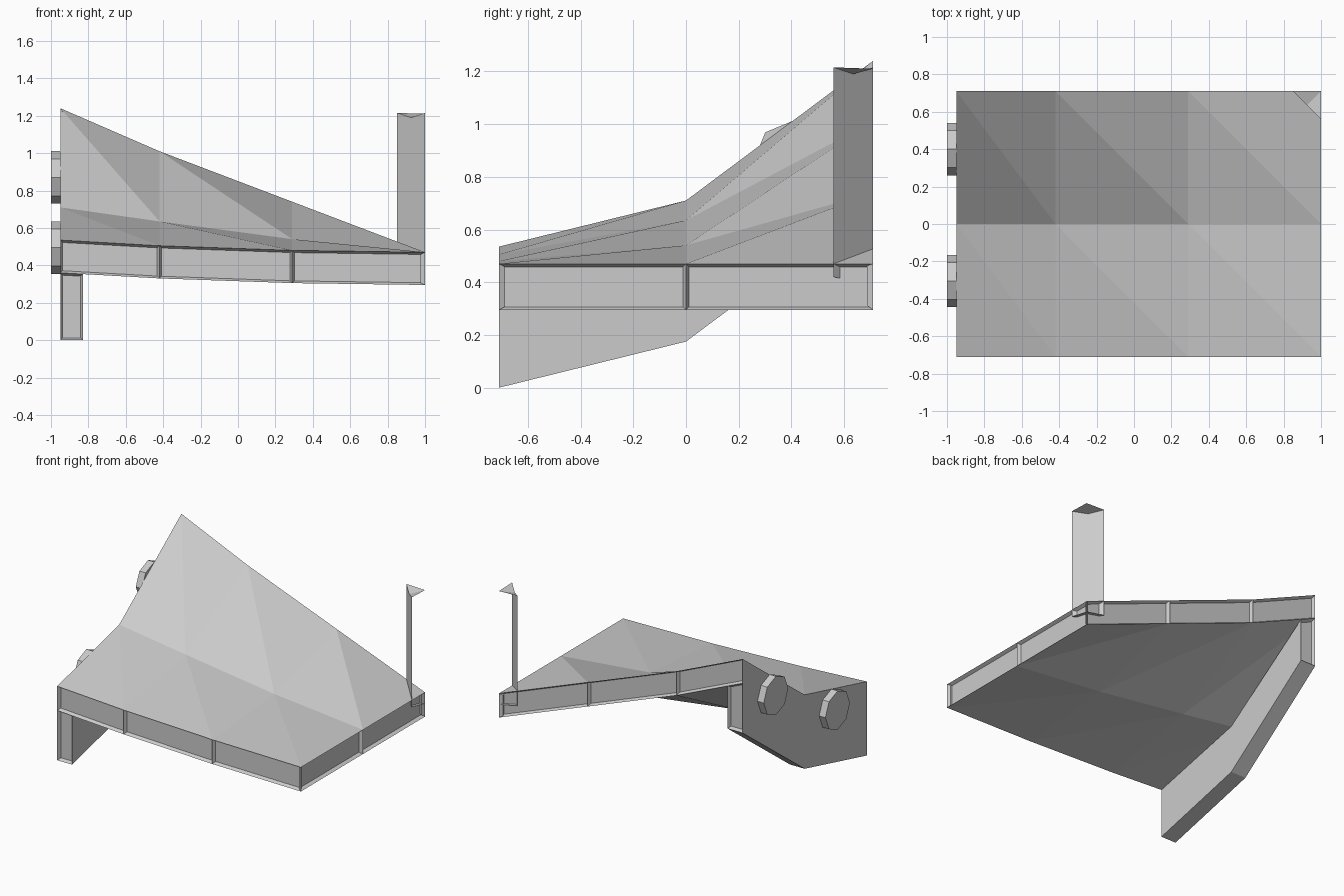
import bpy, bmesh, math
from mathutils import Matrix

if "Cube" in bpy.data.objects:
    bpy.data.objects.remove(bpy.data.objects["Cube"])

XS = [-0.95, -0.42, 0.29, 1.0]
YS = [-0.71, 0.0, 0.71]
TOP = [[0.535, 0.505, 0.48, 0.47],     # front row heights
       [0.71, 0.635, 0.54, 0.47],      # middle row
       [1.24, 1.01, 0.74, 0.47]]       # back row
THICK = 0.175


def finish(name, bm, recess=()):
    """Fix normals, sink framed panels into the given faces, make the object."""
    bmesh.ops.recalc_face_normals(bm, faces=bm.faces)
    if recess:
        bmesh.ops.inset_individual(bm, faces=list(recess), thickness=0.012,
                                   depth=-0.024, use_even_offset=True)
    me = bpy.data.meshes.new(name)
    bm.to_mesh(me)
    bm.free()
    ob = bpy.data.objects.new(name, me)
    bpy.context.collection.objects.link(ob)
    return ob


# Sloped deck: faceted top and underside with framed edge panels
bm = bmesh.new()
top = [[bm.verts.new((x, y, TOP[j][i])) for i, x in enumerate(XS)]
       for j, y in enumerate(YS)]
low = [[bm.verts.new((x, y, TOP[j][i] - THICK)) for i, x in enumerate(XS)]
       for j, y in enumerate(YS)]
for g in (top, low):
    for j in range(2):
        for i in range(3):
            bm.faces.new((g[j][i], g[j][i + 1], g[j + 1][i]))
            bm.faces.new((g[j][i + 1], g[j + 1][i + 1], g[j + 1][i]))


def edge(a, b):
    return bm.faces.new((top[a[0]][a[1]], top[b[0]][b[1]],
                         low[b[0]][b[1]], low[a[0]][a[1]]))


panels = [edge((j, i), (j, i + 1)) for j in (0, 2) for i in range(3)]
panels += [edge((j, 3), (j + 1, 3)) for j in range(2)]
for j in range(2):
    edge((j, 0), (j + 1, 0))
finish("deck", bm, panels)

# Deep left side wall hanging under the deck, with recessed ends
bm = bmesh.new()
rings = []
for j, y in enumerate(YS):
    z = TOP[j][0]
    zin = z + (TOP[j][1] - z) * 0.12 / 0.53
    pts = [(-0.95, z - 0.535), (-0.83, z - 0.535),
           (-0.83, zin - THICK), (-0.95, z - THICK)]
    rings.append([bm.verts.new((x, y, h)) for x, h in pts])
for a, b in zip(rings, rings[1:]):
    for k in range(4):
        n = (k + 1) % 4
        bm.faces.new((a[k], a[n], b[n], b[k]))
ends = [bm.faces.new(rings[0]), bm.faces.new(rings[-1])]
finish("side_wall", bm, ends)

# Octagonal knobs on the left side
for n, (y, z) in enumerate([(-0.305, 0.495), (0.40, 0.87)]):
    bm = bmesh.new()
    bmesh.ops.create_cone(bm, cap_ends=True, segments=8, radius1=0.14,
                          radius2=0.14, depth=0.05,
                          matrix=Matrix.Translation((-0.975, y, z))
                          @ Matrix.Rotation(math.pi / 2, 4, 'Y'))
    finish(f"side_knob_{n + 1}", bm)

# Corner post: thin diagonal plate with a creased triangular cap at each end
bm = bmesh.new()
loops = []
for zs in ((0.42, 0.405, 0.42, 0.39), (1.215, 1.19, 1.215, 1.21)):
    xy = [(0.85, 0.71), (0.925, 0.635), (1.0, 0.56), (1.0, 0.71)]
    v = [bm.verts.new((x, y, z)) for (x, y), z in zip(xy, zs)]
    bm.faces.new((v[0], v[1], v[3]))
    bm.faces.new((v[1], v[2], v[3]))
    loops.append(v)
a, b = loops
for k in range(2):
    bm.faces.new((a[k], a[k + 1], b[k + 1], b[k]))
finish("corner_post", bm)
